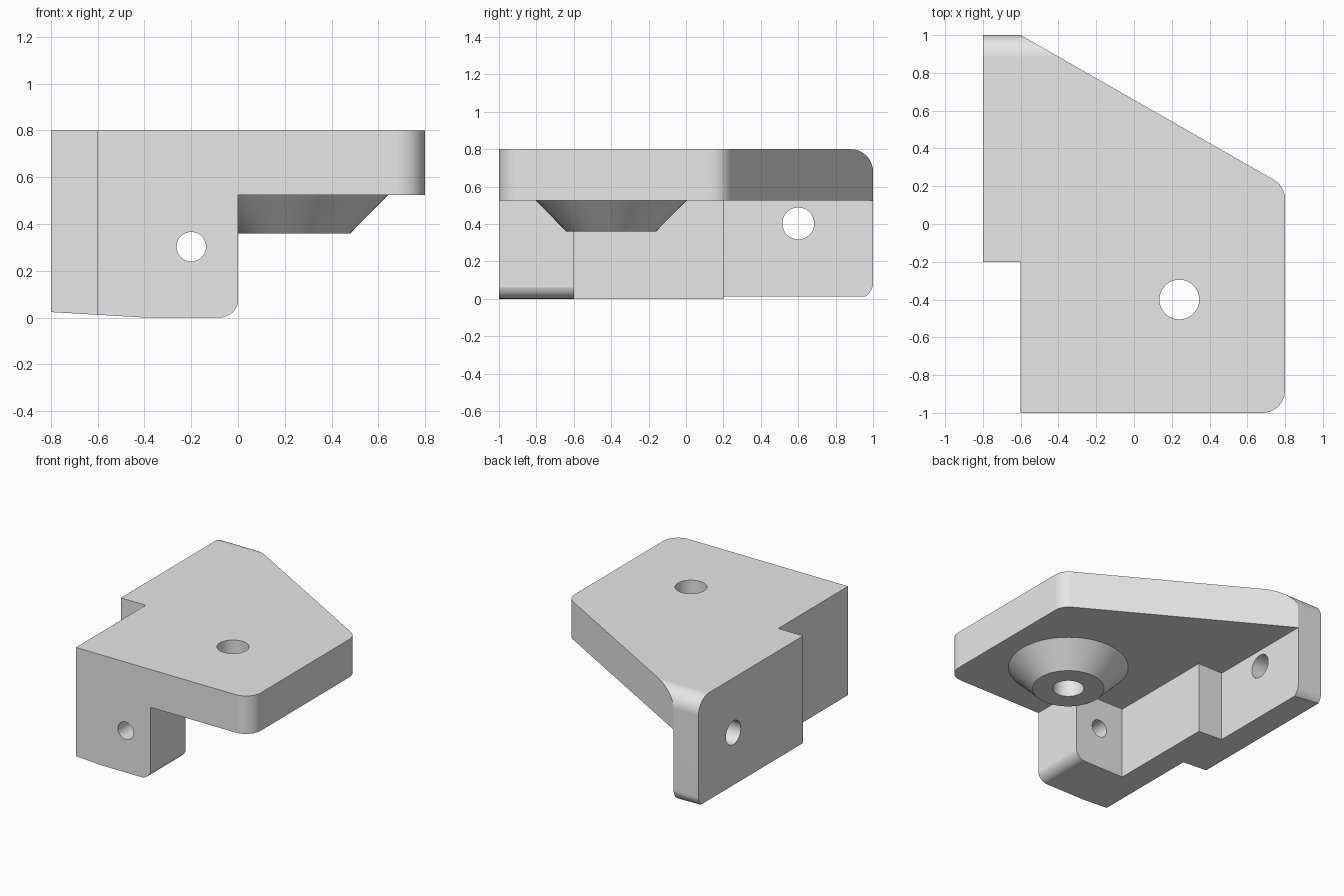
import bpy
import bmesh
import math
from mathutils import Vector, Matrix

if "Cube" in bpy.data.objects:
    bpy.data.objects.remove(bpy.data.objects["Cube"], do_unlink=True)

grey = bpy.data.materials.new("plain grey")
grey.use_nodes = True
grey.diffuse_color = (0.8, 0.8, 0.8, 1)
grey.node_tree.nodes["Principled BSDF"].inputs["Base Color"].default_value = grey.diffuse_color


def rounded(points, steps=12):
    """Outline from (u, v) or (u, v, fillet radius) corners."""
    out = []
    for i, p in enumerate(points):
        corner = Vector(p[:2])
        if len(p) == 2:
            out.append(corner)
            continue
        a = (Vector(points[i - 1][:2]) - corner).normalized()
        b = (Vector(points[(i + 1) % len(points)][:2]) - corner).normalized()
        half = a.angle(b) / 2
        centre = corner + (a + b).normalized() * p[2] / math.sin(half)
        start = corner + a * p[2] / math.tan(half) - centre
        end = corner + b * p[2] / math.tan(half) - centre
        sweep = start.angle_signed(end)
        for k in range(steps + 1):
            # angle_signed is clockwise positive
            out.append(centre + Matrix.Rotation(-sweep * k / steps, 2) @ start)
    return out


def finish(name, bm):
    bmesh.ops.recalc_face_normals(bm, faces=bm.faces)
    mesh = bpy.data.meshes.new(name)
    bm.to_mesh(mesh)
    bm.free()
    mesh.materials.append(grey)
    obj = bpy.data.objects.new(name, mesh)
    bpy.context.collection.objects.link(obj)
    return obj


def prism(name, points, low, high, axis="z"):
    """Extrude an outline along an axis; u, v are the other two axes in order."""
    place = {"x": lambda u, v, w: (w, u, v),
             "y": lambda u, v, w: (u, w, v),
             "z": lambda u, v, w: (u, v, w)}[axis]
    bm = bmesh.new()
    outline = rounded(points)
    rings = [[bm.verts.new(place(p.x, p.y, w)) for p in outline] for w in (low, high)]
    for ring in rings:
        bm.faces.new(ring)
    for i in range(len(outline)):
        bm.faces.new((rings[0][i - 1], rings[0][i], rings[1][i], rings[1][i - 1]))
    return finish(name, bm)


def cone(name, centre, r_low, r_high, depth, turn=None):
    bm = bmesh.new()
    matrix = Matrix.Translation(centre)
    if turn:
        matrix = matrix @ Matrix.Rotation(math.pi / 2, 4, turn)
    bmesh.ops.create_cone(bm, cap_ends=True, segments=64, radius1=r_low,
                          radius2=r_high, depth=depth, matrix=matrix)
    return finish(name, bm)


def combine(body, tool, operation):
    tool.hide_render = True
    bpy.context.view_layer.objects.active = body
    mod = body.modifiers.new(operation, "BOOLEAN")
    mod.operation = operation
    mod.solver = "EXACT"
    mod.object = tool
    bpy.ops.object.modifier_apply(modifier=mod.name)
    bpy.data.objects.remove(tool, do_unlink=True)


# Full-height block with the plan outline, trimmed below
bracket = prism("corner_bracket", [
    (-0.8, 1.1143), (0.8, 0.2, 0.12), (0.8, -1, 0.12),
    (-0.6, -1), (-0.6, -0.2), (-0.8, -0.2)], -0.2, 1)

# Space under the plate, leaving the stepped wall and front leg
combine(bracket, prism("underside_cutter", [
    (2, -2), (0, -2), (0, -0.6), (-0.4, -0.6), (-0.4, 0.2),
    (-0.601, 0.2), (-0.601, 2), (2, 2)], -1, 0.525), "DIFFERENCE")

# Side profile: flat top, rounded back edges
combine(bracket, prism("side_profile", [
    (-2, -0.002), (1, -0.002, 0.09), (1, 0.8, 0.12), (-2, 0.8)],
    -2, 2, "x"), "INTERSECT")

# Front profile: gently sloping foot, rounded leg corner
combine(bracket, prism("front_profile", [
    (-1.6, 0.07), (-0.4, 0), (0.002, 0, 0.08), (0.002, 0.4),
    (2, 0.4), (2, 2), (-1.6, 2)], -2, 2, "y"), "INTERSECT")

# Tapered boss under the plate
combine(bracket, cone("tapered_boss", (0.24, -0.4, 0.46), 0.24, 0.437, 0.2), "UNION")

# Screw holes: plate, front leg, back wall
combine(bracket, cone("plate_hole", (0.24, -0.4, 0.5), 0.105, 0.105, 2), "DIFFERENCE")
combine(bracket, cone("leg_hole", (-0.2, -0.8, 0.303), 0.063, 0.063, 1, "X"), "DIFFERENCE")
combine(bracket, cone("wall_hole", (-0.7, 0.6, 0.403), 0.085, 0.085, 1, "Y"), "DIFFERENCE")

# Smooth fillets with crisp edges
bpy.ops.object.select_all(action="DESELECT")
bracket.select_set(True)
bpy.context.view_layer.objects.active = bracket
bpy.ops.object.shade_smooth_by_angle(angle=math.radians(25))
weighted = bracket.modifiers.new("flat_faces", "WEIGHTED_NORMAL")
weighted.keep_sharp = True
